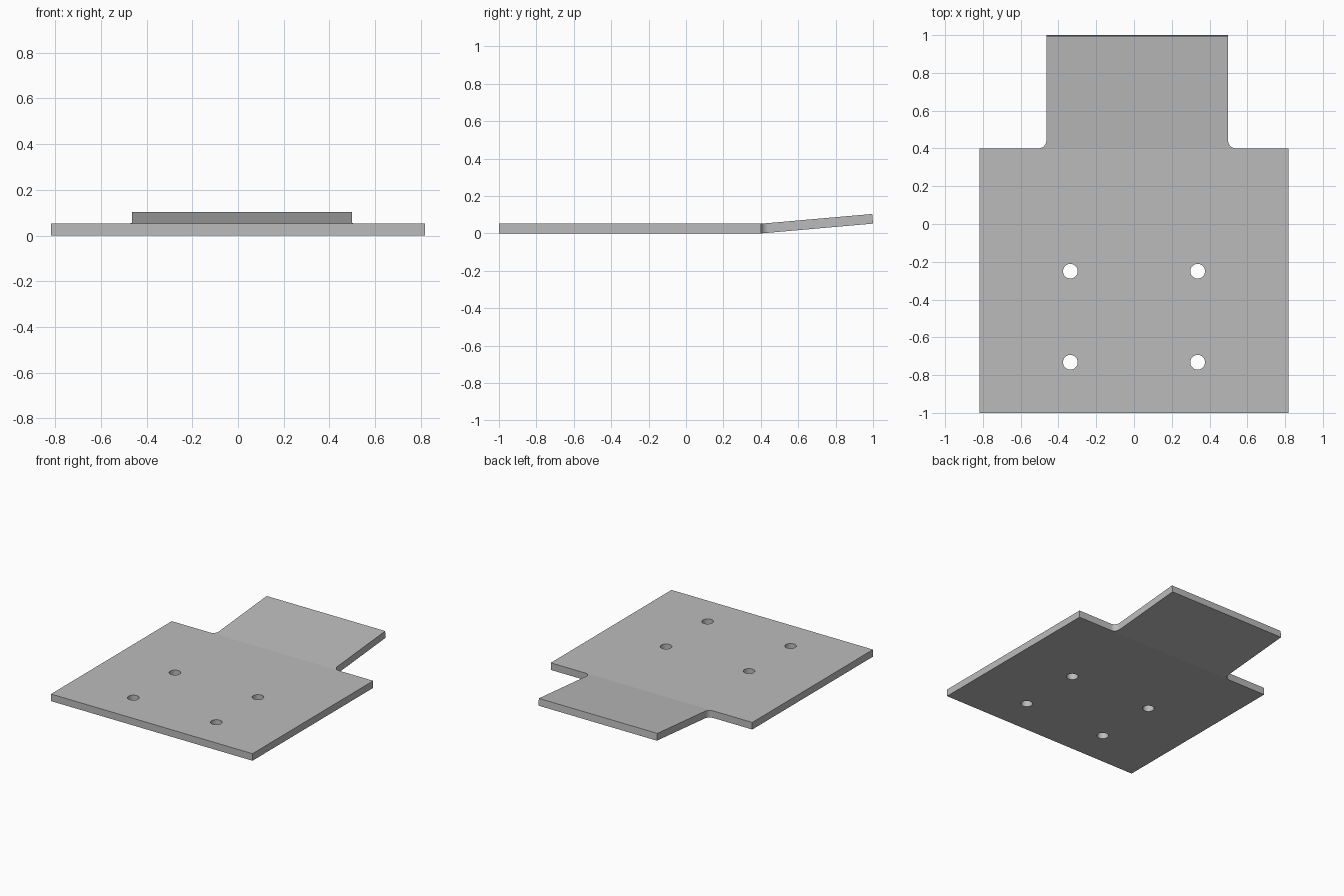
import bpy, bmesh, math

if "Cube" in bpy.data.objects:
    bpy.data.objects.remove(bpy.data.objects["Cube"])

THICK = 0.052          # sheet thickness
HALF_W = 0.818         # half width of the base
BEND_Y = 0.4           # bend line between base and tab
TAB_L, TAB_R = -0.464, 0.498
FILLET = 0.042
BEND = math.radians(5)

steel = bpy.data.materials.new("grey steel")
steel.diffuse_color = (0.5, 0.5, 0.5, 1)
steel.use_nodes = True
steel.node_tree.nodes["Principled BSDF"].inputs["Base Color"].default_value = steel.diffuse_color


def fillet(x, side, steps=8):
    """Inner corner arc from the shoulder up to the tab edge."""
    cx, cy = x + side * FILLET, BEND_Y + FILLET
    arc = []
    for i in range(steps + 1):
        a = math.pi / 2 * i / steps
        arc.append((cx - side * FILLET * math.sin(a), cy - FILLET * math.cos(a)))
    return arc


# Flat outline: base and tab share the bend edge
bm = bmesh.new()
right = [bm.verts.new((x, y, 0)) for x, y in fillet(TAB_R, 1)]
left = [bm.verts.new((x, y, 0)) for x, y in fillet(TAB_L, -1)]
corner = [bm.verts.new((x, y, 0)) for x, y in
          [(-HALF_W, BEND_Y), (-HALF_W, -1), (HALF_W, -1), (HALF_W, BEND_Y)]]
tip = [bm.verts.new((x, 1, 0)) for x in (TAB_R, TAB_L)]
faces = [bm.faces.new([left[0]] + corner + [right[0]]),
         bm.faces.new(right + tip + left[::-1])]

# Sheet thickness
ext = bmesh.ops.extrude_face_region(bm, geom=faces)
for g in ext["geom"]:
    if isinstance(g, bmesh.types.BMVert):
        g.co.z = THICK

# Upward bend of the tab, with its end square to the slope
for v in bm.verts:
    if v.co.y > 0.99:
        v.co.y -= v.co.z * math.sin(BEND)
    v.co.z += max(0, v.co.y - BEND_Y) * math.tan(BEND)
bmesh.ops.recalc_face_normals(bm, faces=bm.faces)

mesh = bpy.data.meshes.new("bent_plate")
bm.to_mesh(mesh)
bm.free()
plate = bpy.data.objects.new("bent_plate", mesh)
bpy.context.collection.objects.link(plate)
mesh.materials.append(steel)

# Four bolt holes
for x in (-0.337, 0.337):
    for y in (-0.25, -0.732):
        bpy.ops.mesh.primitive_cylinder_add(vertices=32, radius=0.039, depth=0.3,
                                            location=(x, y, 0.02))
        cutter = bpy.context.object
        cutter.name = "hole_cutter"
        cutter.data.materials.append(steel)
        mod = plate.modifiers.new("bolt_hole", 'BOOLEAN')
        mod.operation, mod.solver, mod.object = 'DIFFERENCE', 'EXACT', cutter
        bpy.context.view_layer.objects.active = plate
        bpy.ops.object.modifier_apply(modifier=mod.name)
        bpy.data.objects.remove(cutter)

# Smooth round walls, flat sheet faces
bpy.ops.object.select_all(action='DESELECT')
plate.select_set(True)
bpy.context.view_layer.objects.active = plate
bpy.ops.object.shade_smooth_by_angle(angle=math.radians(30))
for p in plate.data.polygons:
    if abs(p.normal.z) > 0.5:
        p.use_smooth = False
